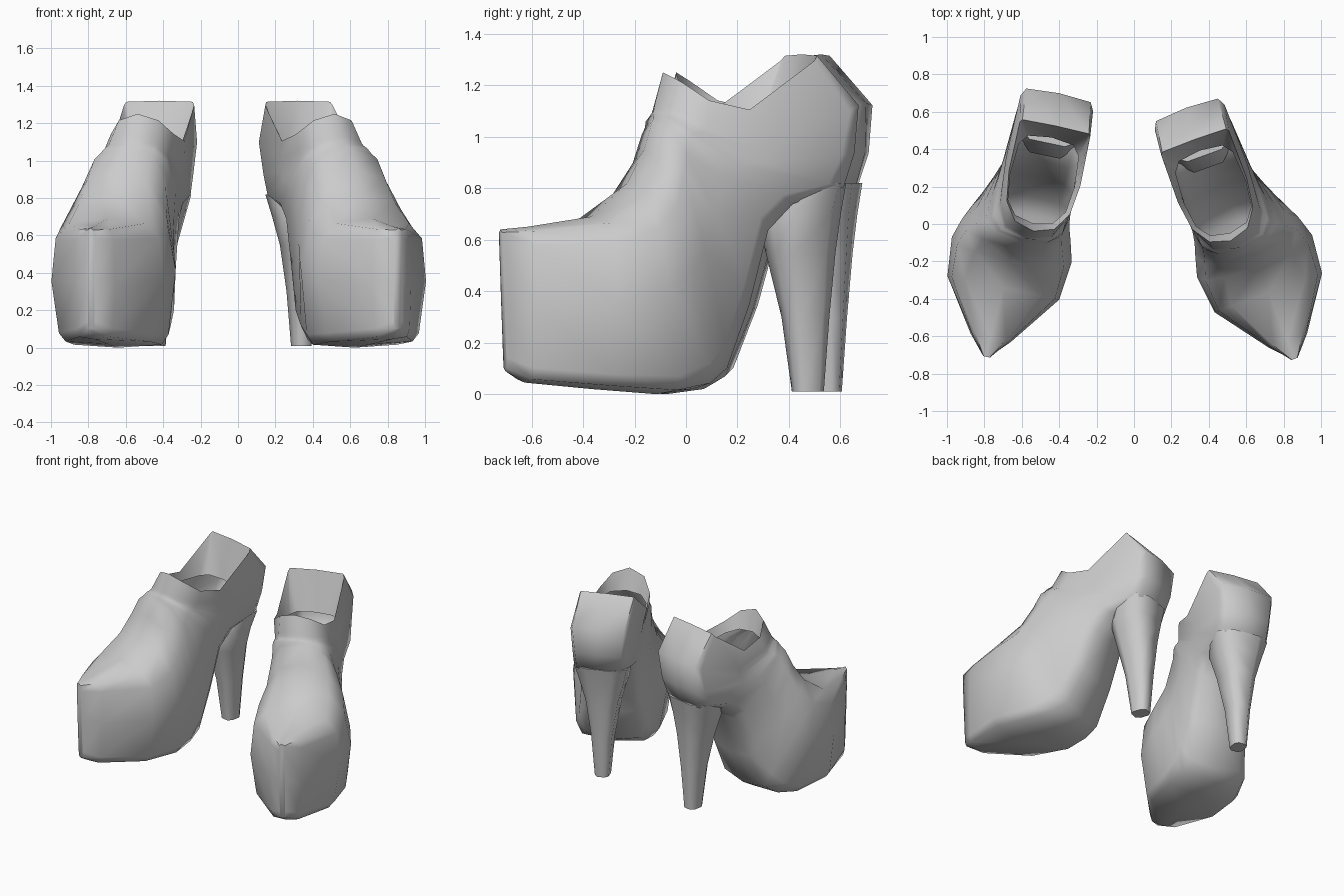
import bpy, bmesh, math
from mathutils import Matrix, Vector

cube = bpy.data.objects.get("Cube")
if cube:
    bpy.data.objects.remove(cube)

grey = bpy.data.materials.new("light_grey")
grey.use_nodes = True
COLOUR = (0.6, 0.6, 0.6, 1)
grey.diffuse_color = COLOUR
grey.node_tree.nodes["Principled BSDF"].inputs["Base Color"].default_value = COLOUR

# Shoe frame: x outward, y towards the heel; then placed with toes turned out
TURN = Matrix.Translation((0.5, 0, 0)) @ Matrix.Rotation(math.radians(20), 4, "Z")
# The other shoe is mirrored and turned out less, pivoting on the toe tip
OTHER = (Matrix.Scale(-1, 4, (1, 0, 0)) @ Matrix.Translation((0.79, -0.71, 0))
         @ Matrix.Rotation(math.radians(-8), 4, "Z") @ Matrix.Translation((-0.86, 0.72, 0)) @ TURN)
SIDES = 12


def power(value, exponent):
    return math.copysign(abs(value) ** exponent, value) if abs(value) > 0.01 else 0


def ring(top, bottom, inner, outer, p_top, p_bottom, sag=0, taper=0):
    """Rounded section between a front/top point and a back/bottom point."""
    top, bottom = Vector((0, *top)), Vector((0, *bottom))
    middle, half = (top + bottom) / 2, (top - bottom) / 2
    points = []
    for i in range(SIDES):
        angle = 2 * math.pi * i / SIDES
        p = p_top if math.cos(angle) > 0.01 else p_bottom
        c, s = power(math.cos(angle), p), power(math.sin(angle), p)
        point = middle + half * c
        width = (outer - inner) / 2 * (1 - taper if c < 0 else 1)
        point.x = (inner + outer) / 2 + s * width
        point.z -= sag * (1 - c * c)
        points.append(point)
    return points


def loft(name, rings, place, caps):
    bm = bmesh.new()
    loops = [[bm.verts.new(p) for p in r] for r in rings]
    for a, b in zip(loops, loops[1:]):
        for i in range(len(a)):
            j = (i + 1) % len(a)
            bm.faces.new((a[i], a[j], b[j], b[i]))
    for index in caps:
        bm.faces.new(loops[index])
    bmesh.ops.recalc_face_normals(bm, faces=bm.faces)
    bm.transform(place)
    if place.determinant() < 0:
        bmesh.ops.reverse_faces(bm, faces=bm.faces)
    mesh = bpy.data.meshes.new(name)
    bm.to_mesh(mesh)
    bm.free()
    mesh.materials.append(grey)
    obj = bpy.data.objects.new(name, mesh)
    bpy.context.collection.objects.link(obj)
    bpy.ops.object.select_all(action="DESELECT")
    obj.select_set(True)
    bpy.context.view_layer.objects.active = obj
    bpy.ops.object.shade_smooth_by_angle(angle=math.radians(60))


# Body sections fan from the toe, round the instep, to the ankle opening
BODY = [
    ring((-.80, .64), (-.78, .09), .07, .11, .3, .3),
    ring((-.69, .65), (-.70, .045), -.02, .20, .4, .3, 0, .05),
    ring((-.42, .69), (-.42, .02), -.226, .385, .55, .27, 0, .1),
    ring((-.27, .82), (-.15, 0), -.25, .405, .8, .27, 0, .12),
    ring((-.20, .95), (0, .02), -.22, .37, .85, .35, 0, .08),
    ring((-.16, 1.06), (.09, .07), -.20, .31, .75, .45),
    ring((-.15, 1.07), (.20, .32), -.19, .27, .7, .5),
    ring((-.145, 1.08), (.29, .62), -.19, .24, .65, .5),
    ring((-.14, 1.09), (.40, .73), -.19, .23, .65, .5, .02),
    ring((-.14, 1.10), (.615, .80), -.19, .22, .65, .45, .05),
    ring((-.135, 1.11), (.655, .94), -.19, .21, .65, .35, .08),
    ring((-.13, 1.13), (.66, 1.13), -.20, .21, .7, .22, .12),
    ring((-.09, 1.25), (.485, 1.32), -.21, .18, .85, .1, .18),
    ring((-.05, 1.10), (.42, 1.04), -.18, .17, .75, .5, .03),
]


# Heel levels: height, front, back, half width
def heel_ring(z, front, back, half):
    points = []
    for i in range(8):
        angle = 2 * math.pi * (i + .5) / 8
        points.append(Vector((half * power(math.cos(angle), .7) + .01,
                              (front + back) / 2 + (back - front) / 2 * power(math.sin(angle), .7), z)))
    return points


HEEL = [heel_ring(*level) for level in (
    (.01, .44, .56, .05), (.3, .40, .58, .075), (.55, .34, .60, .115),
    (.70, .31, .615, .16), (.82, .38, .63, .19))]

for side, place in (("left", TURN), ("right", OTHER)):
    loft(side + "_shoe_body", BODY, place, [0])
    loft(side + "_heel", HEEL, place, [0, -1])
